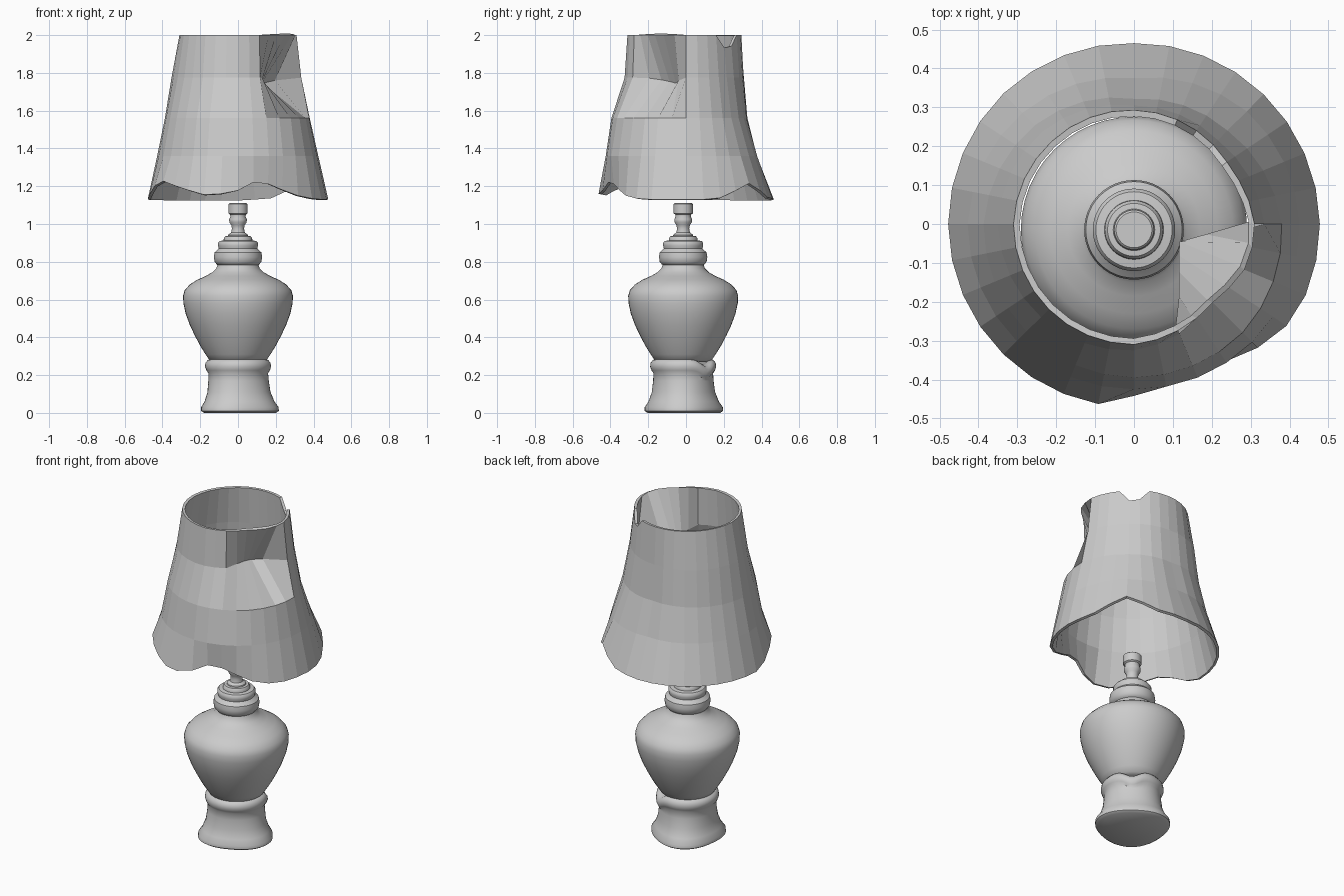
import bpy, bmesh, math

SEG = 32


def interp(table, deg):
    """Periodic linear interpolation of (angle, value) pairs."""
    t = sorted(table)
    t = [(t[-1][0] - 360, t[-1][1])] + t + [(t[0][0] + 360, t[0][1])]
    for (a0, v0), (a1, v1) in zip(t, t[1:]):
        if a0 <= deg <= a1:
            return v0 + (v1 - v0) * (deg - a0) / (a1 - a0)


def rings_object(name, rings, caps):
    """Skin a stack of closed rings into one mesh object."""
    bm = bmesh.new()
    vr = [[bm.verts.new(p) for p in ring] for ring in rings]
    for a, b in zip(vr, vr[1:]):
        for i in range(len(a)):
            j = (i + 1) % len(a)
            bm.faces.new((a[i], a[j], b[j], b[i]))
    if caps:
        bm.faces.new(vr[0][::-1])
        bm.faces.new(vr[-1])
    me = bpy.data.meshes.new(name)
    bm.to_mesh(me)
    bm.free()
    ob = bpy.data.objects.new(name, me)
    bpy.context.collection.objects.link(ob)
    return ob


def smooth(ob, deg=40):
    bpy.ops.object.select_all(action='DESELECT')
    ob.select_set(True)
    bpy.context.view_layer.objects.active = ob
    bpy.ops.object.shade_smooth_by_angle(angle=math.radians(deg))


def lathe(name, profile, warp=None, cy=-0.015):
    rings = []
    for r, z in profile:
        ring = []
        for i in range(48):
            a = 2 * math.pi * i / 48
            rr, zz = warp(r, z, a) if warp else (r, z)
            ring.append((rr * math.cos(a), cy + rr * math.sin(a), zz))
        rings.append(ring)
    ob = rings_object(name, rings, True)
    smooth(ob)
    return ob


# Foot: flared pedestal with a softly uneven outline and drooping collar
def foot_warp(r, z, a):
    k = max(0, 1 - z / 0.25)
    r *= 1 + 0.06 * k * math.cos(3 * a + math.radians(20))
    if z > 0.18:
        droop = math.exp(-((math.degrees(a) - 50) / 18) ** 2)
        z -= 0.035 * droop
    return r, z


lathe("foot", [(0.19, 0), (0.205, 0.01), (0.205, 0.03), (0.185, 0.06), (0.167, 0.11),
               (0.16, 0.17), (0.158, 0.21), (0.168, 0.225), (0.175, 0.245),
               (0.172, 0.265), (0.16, 0.28), (0.14, 0.287)], foot_warp)

# Vase body
lathe("vase_body", [(0.13, 0.27), (0.152, 0.28), (0.172, 0.31), (0.2, 0.355), (0.229, 0.41),
                    (0.255, 0.465), (0.277, 0.525), (0.289, 0.58), (0.291, 0.62),
                    (0.282, 0.65), (0.255, 0.68), (0.215, 0.705), (0.17, 0.725),
                    (0.135, 0.745), (0.115, 0.765), (0.108, 0.785)])

# Stacked collar rings on the neck
lathe("neck_collar", [(0.1, 0.78), (0.112, 0.785), (0.124, 0.8), (0.128, 0.825), (0.124, 0.85),
                      (0.11, 0.862), (0.102, 0.87), (0.106, 0.885), (0.106, 0.9),
                      (0.098, 0.91), (0.076, 0.913), (0.075, 0.925), (0.068, 0.935), (0.05, 0.937)])

# Turned stem and bulb socket
lathe("stem_socket", [(0.055, 0.93), (0.052, 0.943), (0.036, 0.955), (0.032, 0.975), (0.036, 0.995),
                      (0.046, 1.01), (0.047, 1.025), (0.04, 1.04), (0.042, 1.05),
                      (0.051, 1.056), (0.051, 1.105), (0.046, 1.11)])

# Lampshade: faceted cone, crumpled at the front right, wavy lower rim
rim_low = [(-150, 1.235), (-110, 1.15), (-92, 1.17), (-75, 1.235), (-60, 1.19), (-45, 1.15),
           (-30, 1.13), (20, 1.13), (45, 1.215), (68, 1.14), (90, 1.13), (170, 1.13), (-175, 1.13)]
rim_top = [(-180, 2), (35, 2), (50, 1.9), (65, 2), (170, 2)]
shade_rows = [
    (rim_low, [(-180, 0.478), (-101, 0.472), (-90, 0.442), (-79, 0.419), (-62, 0.412),
               (-41, 0.459), (-30, 0.478), (0, 0.478), (90, 0.465), (135, 0.475)]),
    ([(0, 1.36)], [(-180, 0.428), (-90, 0.425), (-45, 0.43), (0, 0.425), (45, 0.41), (90, 0.375), (135, 0.405)]),
    ([(0, 1.56)], [(-180, 0.387), (-90, 0.395), (-45, 0.395), (0, 0.38), (45, 0.34), (90, 0.322), (135, 0.36)]),
    ([(0, 1.775), (-22, 1.745), (-60, 1.775)],
     [(-180, 0.352), (-90, 0.325), (-67, 0.305), (-56, 0.232), (-45, 0.184), (-34, 0.157),
      (-22, 0.14), (-11, 0.2), (0, 0.335), (45, 0.305), (90, 0.305), (135, 0.335)]),
    (rim_top, [(-180, 0.31), (-90, 0.31), (-65, 0.295), (-43, 0.285), (-20, 0.31), (0, 0.31),
               (30, 0.287), (54, 0.289), (90, 0.293), (135, 0.3)]),
]
rings = []
for heights, radii in shade_rows:
    ring = []
    for i in range(SEG):
        d = -180 + 360 * i / SEG
        r, z, a = interp(radii, d), interp(heights, d), math.radians(d)
        ring.append((r * math.cos(a), r * math.sin(a), z))
    rings.append(ring)
shade = rings_object("lampshade", rings, False)
mod = shade.modifiers.new("thickness", 'SOLIDIFY')
mod.thickness = 0.016
mod.offset = -1
